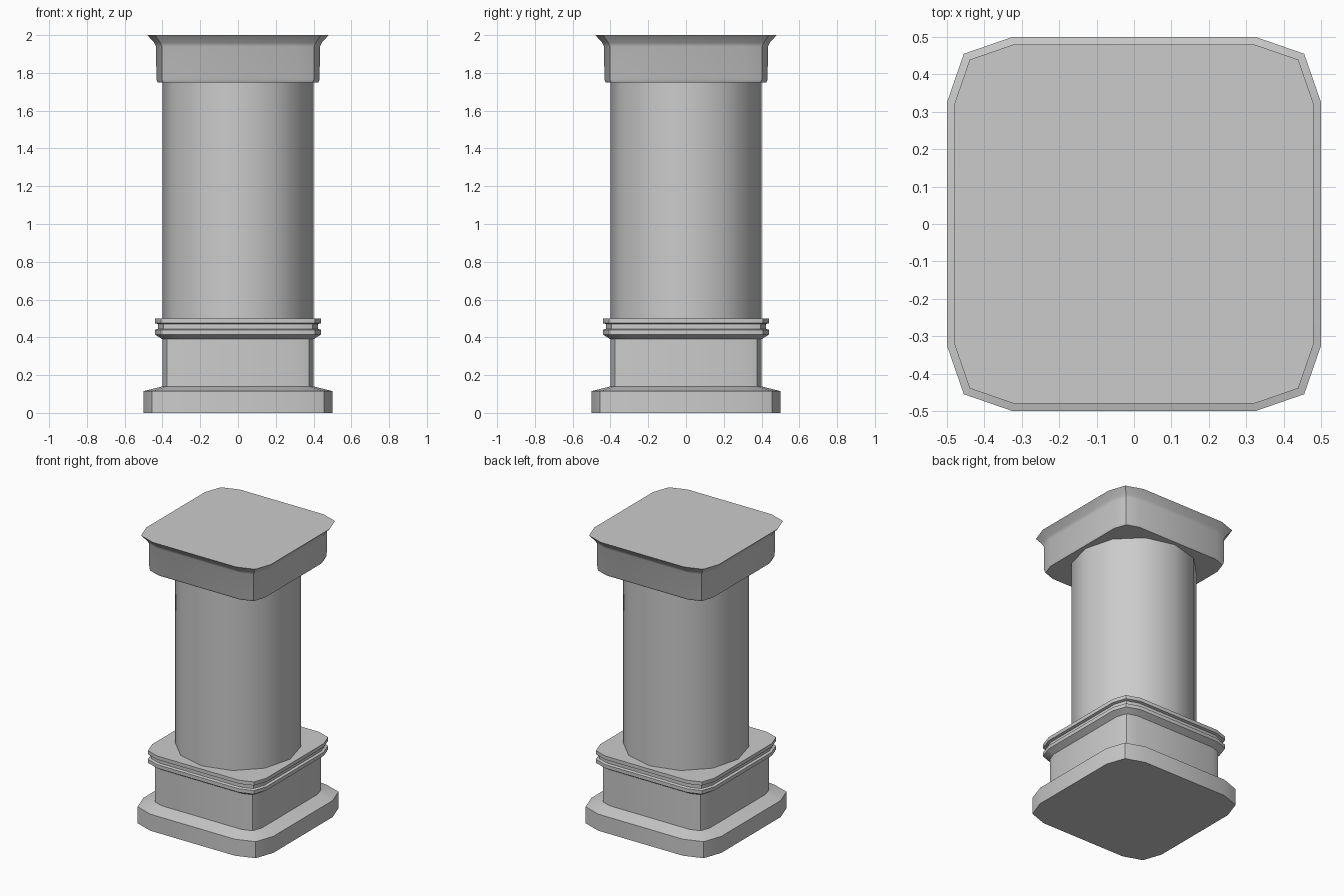
import bpy, bmesh, math

if "Cube" in bpy.data.objects:
    bpy.data.objects.remove(bpy.data.objects["Cube"])


def outline(half):
    """12-point softened square, inset evenly from the 0.5 half-width base."""
    d = 0.5 - half
    e, c = 0.325 - 0.17 * d, 0.455 - 0.785 * d
    quarter = [(half, -e), (half, e), (c, c)]
    pts = []
    for q in range(4):
        ca, sa = round(math.cos(q * math.pi / 2)), round(math.sin(q * math.pi / 2))
        pts += [(x * ca - y * sa, x * sa + y * ca) for x, y in quarter]
    return pts


def smooth(obj):
    bpy.ops.object.select_all(action='DESELECT')
    obj.select_set(True)
    bpy.context.view_layer.objects.active = obj
    bpy.ops.object.shade_smooth_by_angle(angle=math.radians(35))


def stack(name, profile):
    """Loft the softened square through (half-width, z) levels and cap the ends."""
    bm = bmesh.new()
    rings = [[bm.verts.new((x, y, z)) for x, y in outline(h)] for h, z in profile]
    for a, b in zip(rings, rings[1:]):
        for i in range(len(a)):
            j = (i + 1) % len(a)
            bm.faces.new((a[i], a[j], b[j], b[i]))
    bm.faces.new(rings[0][::-1])
    bm.faces.new(rings[-1])
    bmesh.ops.recalc_face_normals(bm, faces=bm.faces)
    mesh = bpy.data.meshes.new(name)
    bm.to_mesh(mesh)
    bm.free()
    obj = bpy.data.objects.new(name, mesh)
    bpy.context.collection.objects.link(obj)
    smooth(obj)


# Pedestal: plinth, die and grooved moulding
stack("pedestal", [(0.5, 0), (0.5, 0.115), (0.4, 0.14), (0.4, 0.39),
                   (0.44, 0.415), (0.44, 0.44), (0.423, 0.445),
                   (0.423, 0.47), (0.44, 0.475), (0.44, 0.5)])

# Capital with flared top
stack("capital", [(0.425, 1.75), (0.432, 1.765), (0.434, 1.94),
                  (0.444, 1.96), (0.48, 2.0)])

# Round shaft, 12 sides with a vertex on each axis
bpy.ops.mesh.primitive_cylinder_add(vertices=12, radius=0.4, depth=1.25,
                                    location=(0, 0, 1.125))
shaft = bpy.context.object
shaft.name = "shaft"
smooth(shaft)
